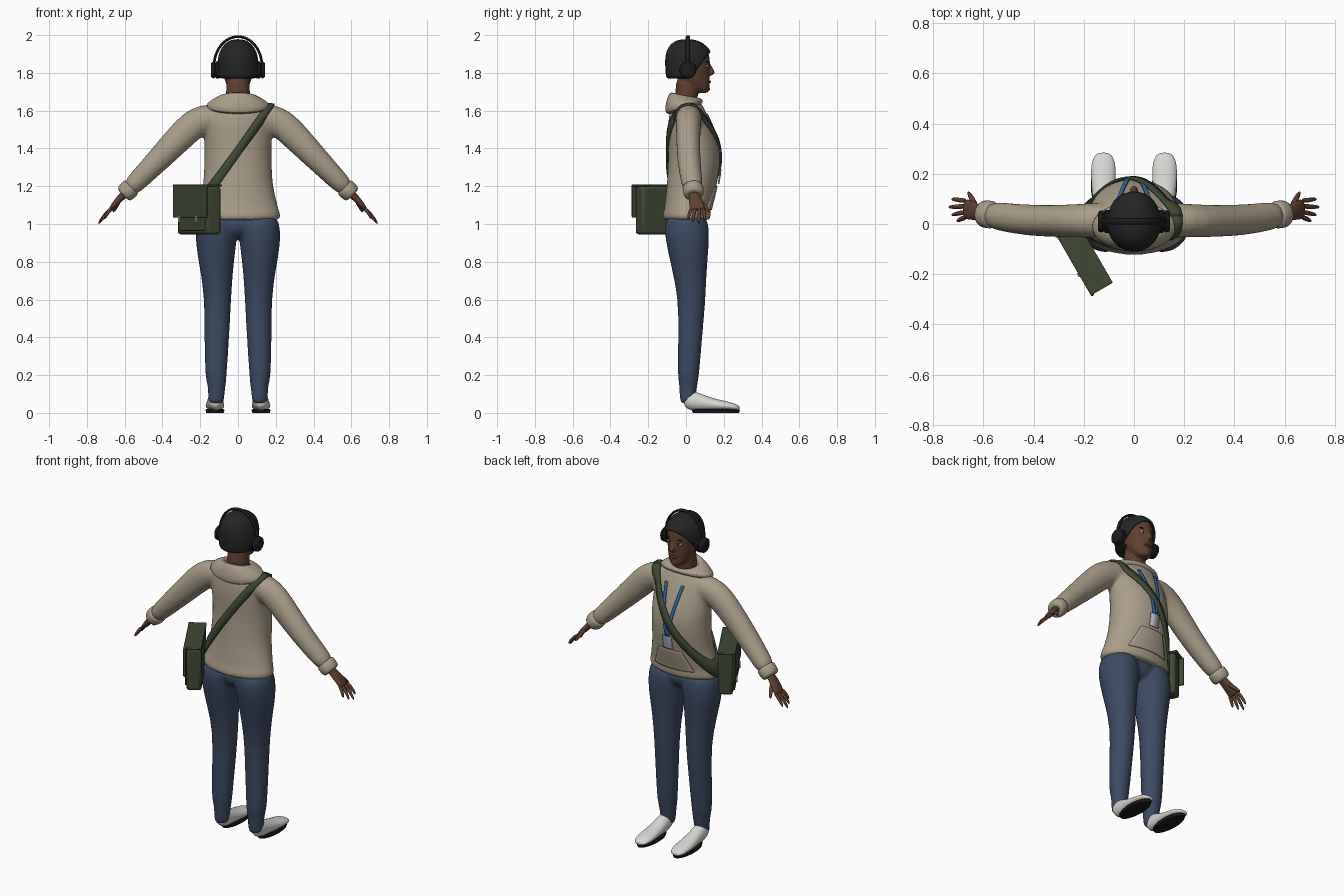
import bpy, bmesh, math
from mathutils import Vector, Matrix
from mathutils.bvhtree import BVHTree

if "Cube" in bpy.data.objects:
    bpy.data.objects.remove(bpy.data.objects["Cube"])

X, Y, Z = Vector((1, 0, 0)), Vector((0, 1, 0)), Vector((0, 0, 1))


def material(name, *rgb):
    m = bpy.data.materials.new(name)
    m.use_nodes = True
    m.diffuse_color = (*rgb, 1)
    m.node_tree.nodes["Principled BSDF"].inputs["Base Color"].default_value = (*rgb, 1)
    return m


BEIGE = material("beige knit", .40, .34, .25)
DENIM = material("blue denim", .045, .068, .125)
GREEN = material("olive canvas", .05, .066, .035)
HAIR = material("dark hair", .018, .018, .018)
BLACK = material("black plastic", .011, .011, .012)
SKIN = material("brown skin", .115, .05, .03)
LIPS = material("lips", .10, .03, .025)
WHITE = material("off white", .68, .68, .65)
BLUE = material("blue ribbon", .03, .15, .40)
GREY = material("light grey", .42, .46, .52)


def add_loft(bm, rings, axis=None, n=24):
    """Skin ellipses (x, y, z, ru, rv, optional tilt) along a path."""
    loops = []
    for i, r in enumerate(rings):
        c = Vector(r[:3])
        a, b = rings[max(i - 1, 0)], rings[min(i + 1, len(rings) - 1)]
        t = axis or (Vector(b[:3]) - Vector(a[:3])).normalized()
        u = (Y if abs(t.y) < .9 else Z).cross(t).normalized()
        v = t.cross(u)
        loop = []
        for k in range(n):
            w = math.tau * k / n
            p = c + u * r[3] * math.cos(w) + v * r[4] * math.sin(w)
            p.z += (r[5] if len(r) > 5 else 0) * (p.y - c.y)
            loop.append(bm.verts.new(p))
        loops.append(loop)
    for lo, hi in zip(loops, loops[1:]):
        for k in range(n):
            bm.faces.new((lo[k], lo[(k + 1) % n], hi[(k + 1) % n], hi[k]))
    bm.faces.new(loops[0][::-1])
    bm.faces.new(loops[-1])


def add_ball(bm, loc, size):
    bmesh.ops.create_uvsphere(bm, u_segments=16, v_segments=10, radius=1,
                              matrix=Matrix.Translation(loc) @ Matrix.Diagonal((*size, 1)))


def finish(name, bm, mat, mirror=False, subsurf=0, voxel=0, smooth=6, thick=0, bevel=0):
    bmesh.ops.recalc_face_normals(bm, faces=bm.faces)
    me = bpy.data.meshes.new(name)
    bm.to_mesh(me)
    bm.free()
    me.materials.append(mat)
    me.polygons.foreach_set("use_smooth", [True] * len(me.polygons))
    me.set_sharp_from_angle(angle=math.radians(45))
    ob = bpy.data.objects.new(name, me)
    bpy.context.collection.objects.link(ob)
    if mirror:
        ob.modifiers.new("mirror", 'MIRROR').use_mirror_merge = False
    if subsurf:
        ob.modifiers.new("subsurf", 'SUBSURF').levels = subsurf
        ob.modifiers["subsurf"].render_levels = subsurf
    if voxel:
        m = ob.modifiers.new("blend", 'REMESH')
        m.mode, m.voxel_size, m.use_smooth_shade = 'VOXEL', voxel, True
        m = ob.modifiers.new("relax", 'SMOOTH')
        m.factor, m.iterations = .5, smooth
    if thick:
        m = ob.modifiers.new("thickness", 'SOLIDIFY')
        m.thickness, m.offset = thick, 0
    if bevel:
        m = ob.modifiers.new("bevel", 'BEVEL')
        m.width, m.segments = bevel, 2
    return ob


def loft(name, rings, mat, axis=None, n=24, **kw):
    bm = bmesh.new()
    add_loft(bm, rings, axis, n)
    return finish(name, bm, mat, **kw)


# Sweater: torso and sleeves blended together
bm = bmesh.new()
torso = [(1.02, .003, .218, .122), (1.025, .003, .224, .127), (1.055, .004, .226, .129),
         (1.07, .006, .217, .122), (1.13, .018, .203, .128), (1.2, .03, .185, .132),
         (1.3, .042, .179, .138), (1.4, .045, .178, .137), (1.5, .025, .181, .122),
         (1.58, .01, .168, .102), (1.63, .008, .13, .08), (1.67, 0, .075, .06)]
add_loft(bm, [(0, cy, z, rx, ry) for z, cy, rx, ry in torso], Z, 32)
for s in (1, -1):
    add_loft(bm, [(s * .08, .015, 1.575, .06, .07), (s * .17, .015, 1.56, .08, .07),
                  (s * .245, .012, 1.525, .081, .066), (s * .33, .012, 1.435, .074, .064),
                  (s * .43, .015, 1.332, .064, .062), (s * .52, .028, 1.24, .055, .058),
                  (s * .585, .038, 1.175, .05, .054)])
sweater = finish("sweater", bm, BEIGE, subsurf=1, voxel=.011)
loft("cuffs", [(.56, .036, 1.2, .046, .05), (.567, .037, 1.193, .054, .057),
               (.60, .04, 1.16, .051, .055), (.608, .041, 1.152, .042, .046)],
     BEIGE, mirror=True, subsurf=1)
loft("hood", [(0, -.005, 1.6, .13, .08, .3), (0, -.01, 1.617, .168, .1, .3),
              (0, -.012, 1.637, .168, .1, .2), (0, -.008, 1.665, .13, .092, -.05),
              (0, -.004, 1.684, .09, .08, -.2), (0, 0, 1.678, .074, .068, -.25),
              (0, 0, 1.64, .065, .06, -.2)], BEIGE, Z, 32, subsurf=1)

# Trousers
bm = bmesh.new()
leg = [(.05, .116, .006, .038, .036), (.06, .116, .008, .042, .04), (.14, .113, .012, .047, .048),
       (.17, .115, .012, .053, .052), (.21, .117, .013, .058, .058), (.4, .112, .022, .066, .064),
       (.6, .107, .032, .071, .073), (.75, .113, .018, .086, .091), (.88, .117, .01, .107, .112),
       (.97, .113, .003, .113, .121), (1.06, .11, .003, .1, .11)]
for s in (1, -1):
    add_loft(bm, [(s * x, y, z, rx, ry) for z, x, y, rx, ry in leg], Z)
add_loft(bm, [(0, .005, .92, .05, .05), (0, .005, .96, .13, .1), (0, .003, 1.05, .19, .115)], Z)
finish("trousers", bm, DENIM, subsurf=1, voxel=.011, smooth=5)

# Shoes
loft("shoes", [(.12, -.012, .075, .025, .03), (.12, 0, .07, .036, .046), (.12, .035, .065, .041, .054),
               (.12, .08, .056, .043, .045), (.122, .15, .043, .048, .032),
               (.122, .22, .036, .051, .025), (.122, .265, .03, .042, .018),
               (.122, .285, .025, .022, .01)], WHITE, Y, mirror=True, subsurf=2)
loft("soles", [(.122, .158, 0, .046, .122), (.122, .158, .014, .05, .127),
               (.122, .158, .02, .046, .122)], BLACK, Z, mirror=True)

# Hands
bm = bmesh.new()
add_loft(bm, [(.58, .04, 1.18, .024, .028), (.61, .043, 1.15, .02, .027), (.64, .052, 1.12, .018, .038),
              (.667, .06, 1.085, .014, .041), (.677, .06, 1.073, .009, .036)], n=16)
for y0, tip in ((.092, (.728, .1, 1.015)), (.071, (.741, .067, .997)),
                (.049, (.728, .035, 1.008)), (.029, (.706, .01, 1.025))):
    a, b = Vector((.665, y0, 1.085)), Vector(tip)
    mid = a.lerp(b, .5) + Vector((.006, 0, .006))
    add_loft(bm, [(*a, .011, .011), (*mid, .01, .01), (*b, .006, .006)], n=10)
add_loft(bm, [(.628, .065, 1.125, .013, .015), (.645, .1, 1.095, .012, .012),
              (.662, .13, 1.06, .007, .007)], n=10)
finish("hands", bm, SKIN, mirror=True, subsurf=1)

# Head with neck and nose
bm = bmesh.new()
skull = [(1.692, .088, .025, .025), (1.705, .075, .045, .05), (1.74, .055, .064, .072),
         (1.78, .034, .077, .09), (1.83, .028, .083, .1), (1.88, .018, .087, .11),
         (1.92, .014, .078, .102), (1.96, .01, .045, .06)]
add_loft(bm, [(0, cy, z, rx, ry) for z, cy, rx, ry in skull], Z)
add_loft(bm, [(0, -.005, 1.6, .072, .065), (0, .005, 1.7, .062, .06), (0, .01, 1.8, .062, .062)], Z)
add_loft(bm, [(0, .115, 1.855, .01, .012), (0, .13, 1.82, .012, .016),
              (0, .137, 1.8, .02, .022), (0, .125, 1.785, .014, .014)], Z, 12)
add_ball(bm, (0, .108, 1.715), (.025, .02, .018))
finish("head", bm, SKIN, subsurf=1, voxel=.006, smooth=4)


def face_part(name, loc, size, mat, mirror=True):
    bm = bmesh.new()
    add_ball(bm, loc, size)
    finish(name, bm, mat, mirror=mirror)


face_part("eyes", (.034, .111, 1.836), (.015, .008, .007), WHITE)
face_part("pupils", (.034, .116, 1.836), (.006, .005, .006), BLACK)
face_part("brows", (.035, .114, 1.858), (.02, .007, .004), HAIR)
face_part("mouth", (0, .12, 1.753), (.024, .012, .009), LIPS, False)

# Hair cap, cut open along a sloping hairline
bm = bmesh.new()
cap = [(1.773, 0, .095, .098), (1.778, 0, .101, .102), (1.82, .004, .105, .11),
       (1.87, .01, .106, .118), (1.92, .012, .092, .113), (1.955, .008, .066, .083),
       (1.975, .005, .03, .04)]
add_loft(bm, [(0, cy, z, rx, ry) for z, cy, rx, ry in cap], Z, 36)
bmesh.ops.bisect_plane(bm, geom=bm.verts[:] + bm.edges[:] + bm.faces[:], plane_co=(0, .13, 1.915),
                       plane_no=(0, .13, -.1), clear_outer=True)
finish("hair", bm, HAIR, subsurf=1, thick=.008)

# Headphones
arc = [math.pi * k / 24 for k in range(25)]
loft("headband", [(.127 * math.cos(a), .01, 1.835 + .157 * math.sin(a), .007, .012) for a in arc],
     BLACK, n=12)
loft("ear_cups", [(.094, .01, 1.815, .036, .036), (.1, .01, 1.815, .045, .045),
                  (.116, .01, 1.815, .045, .045), (.118, .01, 1.815, .039, .039),
                  (.123, .01, 1.815, .039, .039), (.125, .01, 1.815, .044, .044),
                  (.138, .01, 1.815, .042, .042), (.144, .01, 1.815, .034, .034)],
     BLACK, X, 28, mirror=True)

# Items draped on the sweater by casting rays at it
bpy.context.view_layer.update()
tree = BVHTree.FromObject(sweater, bpy.context.evaluated_depsgraph_get())


def drape(name, rows, mat, lift=.006, thick=.007):
    """rows: lists of (origin, direction) rays; hits become a lifted sheet."""
    bm = bmesh.new()
    grid = []
    for row in rows:
        line = []
        for o, d in row:
            hit, normal, _, _ = tree.ray_cast(o, d)
            if hit is None:
                hit, normal, _, _ = tree.find_nearest(o)
            line.append(bm.verts.new(hit + normal * lift))
        grid.append(line)
    for a, b in zip(grid, grid[1:]):
        for k in range(len(a) - 1):
            bm.faces.new((a[k], a[k + 1], b[k + 1], b[k]))
    finish(name, bm, mat, thick=thick)


def front_strip(name, p, q, w0, w1, mat, steps=16, across=2, **kw):
    """Sheet on the chest from (x, z) point p to q with half widths w0 and w1."""
    rows = []
    for i in range(steps + 1):
        f = i / steps
        x, z, w = p[0] + (q[0] - p[0]) * f, p[1] + (q[1] - p[1]) * f, w0 + (w1 - w0) * f
        rows.append([(Vector((x + w * (2 * k / across - 1), 1, z)), -Y) for k in range(across + 1)])
    drape(name, rows, mat, **kw)


along = Vector((.3, 0, .43)).normalized()
side = along.cross(Y)
rows = []
for i in range(73):
    a = math.tau * i / 72
    d = along * math.cos(a) + Y * math.sin(a)
    rows.append([(Vector((.01, .03, 1.4)) + d * .8 + side * w, -d) for w in (-.021, 0, .021)])
drape("shoulder_strap", rows, GREEN, lift=.008, thick=.01)
front_strip("front_pocket", (0, 1.075), (0, 1.2), .13, .075, BEIGE, across=16, lift=.003)
for s, label in ((1, "a"), (-1, "b")):
    front_strip("lanyard_" + label, (s * .055, 1.58), (s * .004, 1.29), .008, .008, BLUE)
front_strip("badge", (0, 1.215), (0, 1.29), .028, .028, GREY, lift=.01)


# Shoulder bag, turned about z: n is its thickness direction, u its length
def bag_box(name, n, u, z, size, mat, bevel):
    turn = Matrix.Rotation(math.radians(30), 4, 'Z')
    bm = bmesh.new()
    bmesh.ops.create_cube(bm, size=1, matrix=turn @ Matrix.Translation((n, -u, z)) @ Matrix.Diagonal((*size, 1)))
    finish(name, bm, mat, bevel=bevel)


bag_box("bag_body", -.233, -.008, 1.073, (.085, .325, .255), GREEN, .015)
bag_box("bag_flap", -.284, -.012, 1.122, (.014, .355, .175), GREEN, .004)
bag_box("bag_lid", -.24, -.012, 1.204, (.1, .345, .012), GREEN, .004)
bag_box("bag_pocket", -.278, -.008, 1.02, (.014, .27, .11), GREEN, .005)
for u, label in ((-.115, "a"), (.065, "b")):
    bag_box("buckle_" + label, -.293, u, 1.027, (.008, .016, .04), GREY, .002)
